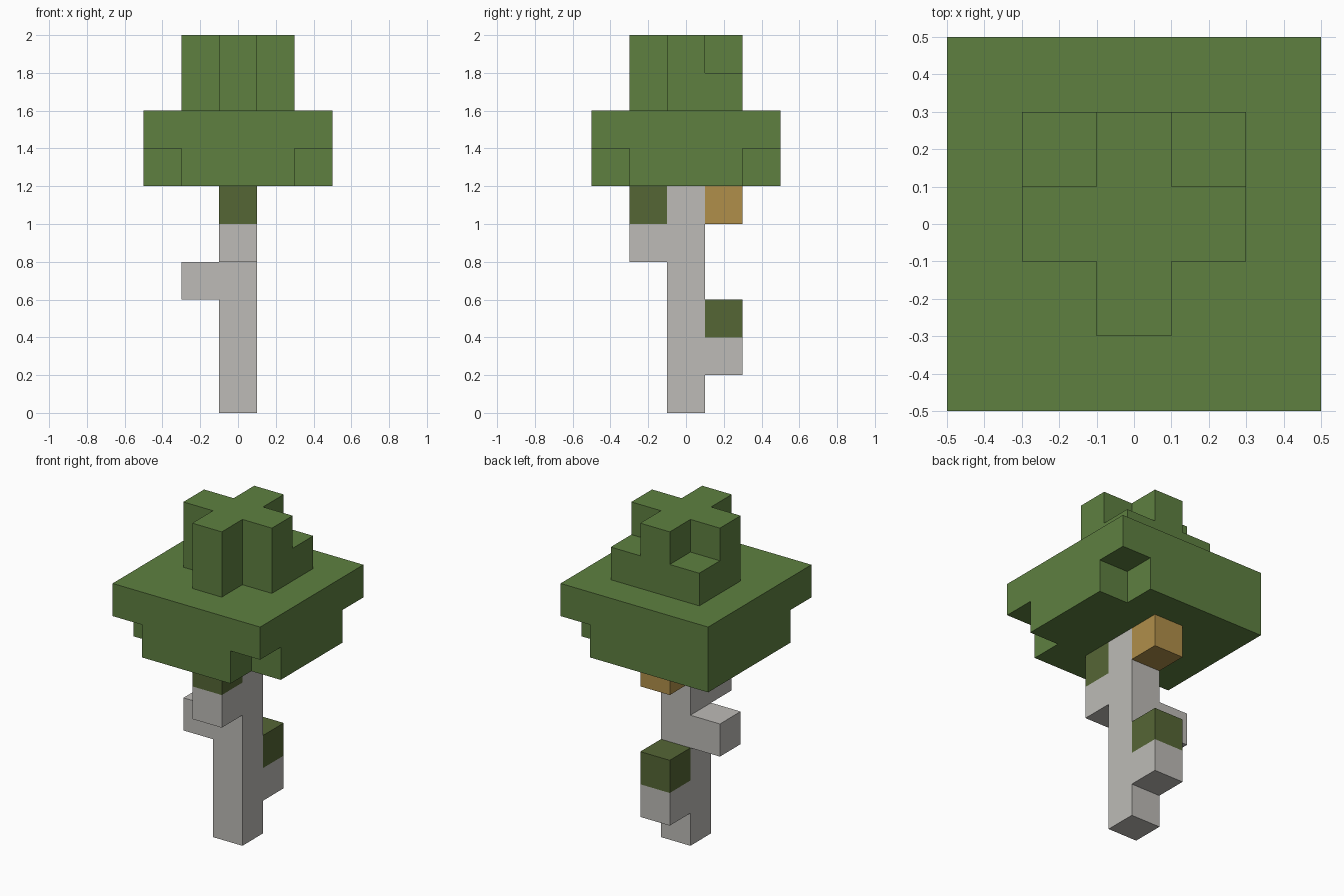
import bpy, bmesh
from mathutils import Vector
from itertools import product

U = 0.2  # edge length of one block

cube = bpy.data.objects.get("Cube")
if cube:
    bpy.data.objects.remove(cube, do_unlink=True)


def material(name, srgb):
    linear = [(c / 255 / 12.92) if c < 11 else ((c / 255 + 0.055) / 1.055) ** 2.4 for c in srgb]
    m = bpy.data.materials.new(name)
    m.use_nodes = True
    m.diffuse_color = (*linear, 1)
    bsdf = m.node_tree.nodes["Principled BSDF"]
    bsdf.inputs["Base Color"].default_value = (*linear, 1)
    bsdf.inputs["Roughness"].default_value = 0.9
    return m


LEAF = material("leaf green", (94, 128, 64))
BARK = material("pale bark", (189, 187, 183))
MOSS = material("moss olive", (85, 102, 53))
HIVE = material("honey tan", (176, 143, 74))


def block_part(name, cells, mats):
    """Outer shell of a set of blocks; cells maps (x, y, z) to a material slot."""
    bm = bmesh.new()
    for cell, slot in cells.items():
        centre = Vector(cell) + Vector((0, 0, 0.5))
        for axis, sign in product(range(3), (-1, 1)):
            n = Vector((0, 0, 0))
            n[axis] = sign
            if tuple(int(a + b) for a, b in zip(cell, n)) in cells:
                continue
            a = Vector((0, 0, 0))
            a[(axis + 1) % 3] = 1
            b = n.cross(a)
            corners = [(-1, -1), (1, -1), (1, 1), (-1, 1)]
            face = bm.faces.new([bm.verts.new((centre + (n + a * i + b * j) / 2) * U)
                                 for i, j in corners])
            face.material_index = slot
    bmesh.ops.remove_doubles(bm, verts=bm.verts[:], dist=U / 100)
    # Merge flat neighbours of the same colour into large faces
    bmesh.ops.dissolve_limit(bm, angle_limit=0.01, verts=bm.verts[:],
                             edges=bm.edges[:], delimit={'MATERIAL'})
    bm.normal_update()
    mesh = bpy.data.meshes.new(name)
    bm.to_mesh(mesh)
    bm.free()
    for m in mats:
        mesh.materials.append(m)
    obj = bpy.data.objects.new(name, mesh)
    bpy.context.collection.objects.link(obj)
    return obj


# Trunk with three branch stubs, two of them topped by moss
trunk = {(0, 0, z): 0 for z in range(6)}
trunk.update({(-1, 0, 3): 0, (0, -1, 4): 0, (0, 1, 1): 0})
trunk.update({(0, -1, 5): 1, (0, 1, 2): 1})
block_part("trunk", trunk, [BARK, MOSS])

# Hive hanging behind the trunk under the leaves
block_part("hive", {(0, 1, 5): 0}, [HIVE])

# Canopy: wide slab with three lower corners missing, then a crown
canopy = {}
for x, y in product(range(-2, 3), repeat=2):
    canopy[x, y, 7] = 0
    if abs(x * y) < 4 or (x, y) == (-2, 2):
        canopy[x, y, 6] = 0
for x, y in product((-1, 0, 1), repeat=2):
    if x * y == 0:
        canopy[x, y, 9] = 0
    if x * y == 0 or y == 1:
        canopy[x, y, 8] = 0
block_part("canopy", canopy, [LEAF])
